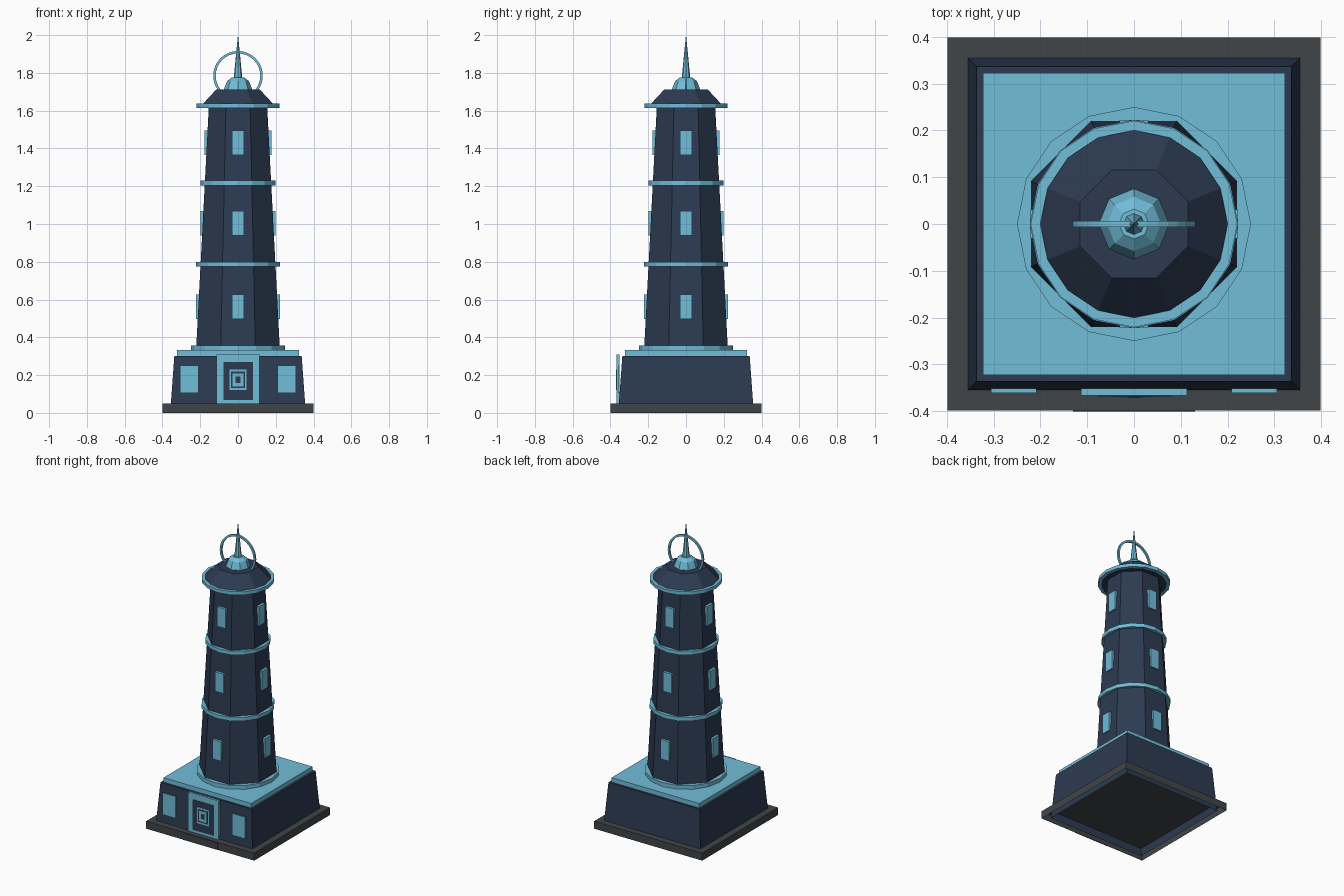
import bpy, bmesh, math
from mathutils import Matrix

if "Cube" in bpy.data.objects:
    bpy.data.objects.remove(bpy.data.objects["Cube"])


def material(name, rgb):
    m = bpy.data.materials.new(name)
    m.diffuse_color = (*rgb, 1)
    m.use_nodes = True
    m.node_tree.nodes["Principled BSDF"].inputs["Base Color"].default_value = m.diffuse_color
    return m


NAVY = material("navy wall", (0.025, 0.043, 0.083))
CYAN = material("pale cyan trim", (0.165, 0.51, 0.69))
GREY = material("dark grey stone", (0.053, 0.060, 0.065))


def finish(name, bm, *mats):
    bmesh.ops.recalc_face_normals(bm, faces=bm.faces)
    me = bpy.data.meshes.new(name)
    bm.to_mesh(me)
    bm.free()
    for m in mats:
        me.materials.append(m)
    ob = bpy.data.objects.new(name, me)
    bpy.context.collection.objects.link(ob)
    return ob


def lathe(name, profile, n, mat, turn=0.0, closed=False, open_bottom=False):
    """n-sided solid from (radius, z) points; closed joins last ring to first."""
    bm = bmesh.new()
    rings = [[bm.verts.new((r * math.cos(turn + i * math.tau / n),
                            r * math.sin(turn + i * math.tau / n), z))
              for i in range(n)] for r, z in profile]
    pairs = list(zip(rings, rings[1:]))
    if closed:
        pairs.append((rings[-1], rings[0]))
    else:
        if not open_bottom:
            bm.faces.new(rings[0])
        bm.faces.new(rings[-1])
    for a, b in pairs:
        for i in range(n):
            j = (i + 1) % n
            bm.faces.new((a[i], a[j], b[j], b[i]))
    return finish(name, bm, mat)


def box(name, x0, x1, y0, y1, z0, z1, mat, angle=0.0):
    bm = bmesh.new()
    bmesh.ops.create_cube(bm, size=1)
    for v in bm.verts:
        v.co = ((x0 + x1) / 2 + v.co.x * (x1 - x0),
                (y0 + y1) / 2 + v.co.y * (y1 - y0),
                (z0 + z1) / 2 + v.co.z * (z1 - z0))
    bm.transform(Matrix.Rotation(angle, 4, 'Z'))
    return finish(name, bm, mat)


def band(name, r0, r1, z0, z1):
    return lathe(name, [(r0, z0), (r1, z0), (r1, z1), (r0, z1)], 16, CYAN, closed=True)


SQ = math.sqrt(2)               # apothem to corner radius, square
OC = 1 / math.cos(math.pi / 8)  # apothem to corner radius, octagon
T4, T8 = math.pi / 4, math.pi / 8

# Hollow stone slab, open below, with the podium walls reaching down inside it
lathe("base_slab", [(0.399 * SQ, 0), (0.399 * SQ, 0.05)], 4, GREY, T4, open_bottom=True)
box("front_step", -0.13, 0.13, -0.401, -0.397, 0, 0.045, GREY)

# Podium and its cap
lathe("podium", [(0.359 * SQ, 0.0), (0.337 * SQ, 0.302)], 4, NAVY, T4, open_bottom=True)
lathe("podium_cap", [(0.323 * SQ, 0.30), (0.323 * SQ, 0.332)], 4, CYAN, T4)

# Door: frame, leaf and concentric square panels
box("door_frame", -0.113, 0.113, -0.367, -0.352, 0.05, 0.31, CYAN)
box("door_leaf", -0.077, 0.08, -0.369, -0.36, 0.068, 0.27, NAVY)
for i, (h, mat) in enumerate([(0.045, CYAN), (0.036, NAVY), (0.029, CYAN), (0.014, NAVY)]):
    box(f"door_panel_{i}", -h, h, -0.3698 - i * 0.0006, -0.365,
        0.175 - h * 1.2, 0.175 + h * 1.2, mat)

# Podium windows
for s in (-1, 1):
    box("podium_window", s * 0.257 - 0.049, s * 0.257 + 0.049, -0.361, -0.352, 0.105, 0.25, CYAN)

# Tapered octagonal tower
Z0, Z1, A0, A1 = 0.33, 1.63, 0.222, 0.154
lathe("tower", [(A0 * OC, Z0), (A1 * OC, Z1)], 8, NAVY, T8)
lathe("tower_foot", [(0.25, 0.33), (0.25, 0.357)], 16, CYAN)
band("lower_band", 0.19, 0.223, 0.775, 0.80)
band("middle_band", 0.165, 0.199, 1.205, 1.23)
band("roof_band", 0.20, 0.221, 1.615, 1.637)

# Tower windows on the four main sides
for zc in (0.562, 1.005, 1.43):
    a = A0 + (A1 - A0) * (zc - Z0) / (Z1 - Z0)
    for k in range(4):
        box("tower_window", -0.031, 0.031, -a - 0.013, -a + 0.006,
            zc - 0.065, zc + 0.065, CYAN, k * math.pi / 2)

# Roof, dome, spire and halo ring
lathe("roof", [(0.203 * OC, 1.618), (0.115 * OC, 1.712)], 8, NAVY, T8)
lathe("roof_dome", [(0.08, 1.70), (0.058, 1.757), (0.032, 1.776)], 8, CYAN)
lathe("spire", [(0.025, 1.75), (0.0004, 2.0)], 8, CYAN)
halo = lathe("halo_ring", [(0.118, -0.006), (0.131, -0.006), (0.131, 0.006), (0.118, 0.006)],
             32, CYAN, closed=True)
halo.data.transform(Matrix.Translation((0, 0, 1.785)) @ Matrix.Rotation(math.pi / 2, 4, 'X'))
